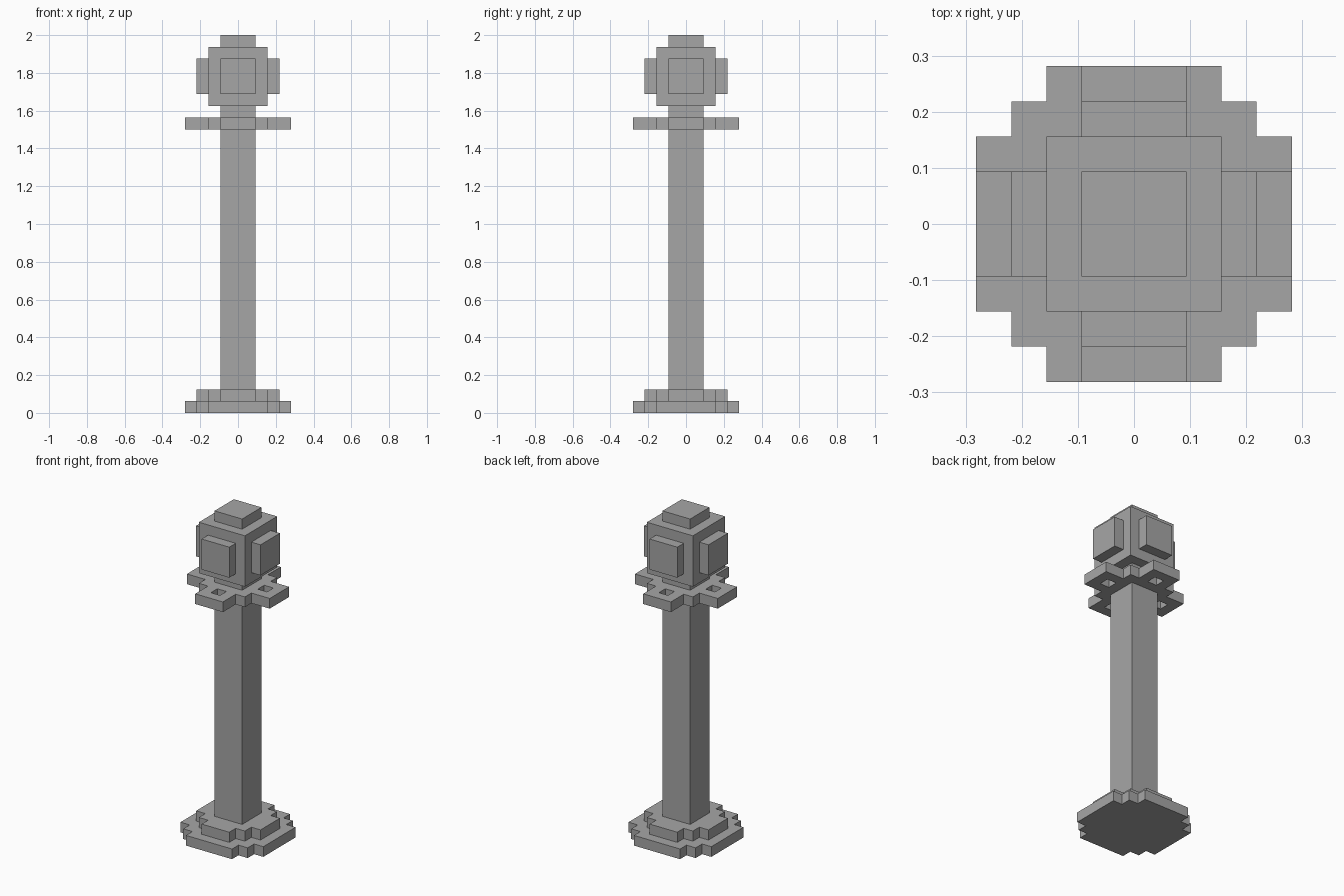
import bpy
import bmesh
from math import pi
from mathutils import Matrix, Vector

U = 1 / 16  # one block

cube = bpy.data.objects.get("Cube")
if cube:
    bpy.data.objects.remove(cube, do_unlink=True)

stone = bpy.data.materials.new("grey_stone")
stone.use_nodes = True
GREY = (0.38, 0.38, 0.38, 1)
stone.diffuse_color = GREY
stone.node_tree.nodes["Principled BSDF"].inputs["Base Color"].default_value = GREY


def finish(name, bm):
    bmesh.ops.recalc_face_normals(bm, faces=bm.faces)
    mesh = bpy.data.meshes.new(name)
    bm.to_mesh(mesh)
    bm.free()
    mesh.materials.append(stone)
    obj = bpy.data.objects.new(name, mesh)
    bpy.context.collection.objects.link(obj)
    return obj


def slab(name, corner, low, high):
    """Turn one corner outline (in blocks) around z four times and extrude it."""
    bm = bmesh.new()
    verts = []
    for turn in range(4):
        spin = Matrix.Rotation(turn * pi / 2, 3, "Z")
        verts += [bm.verts.new(spin @ Vector((x, y, low)) * U) for x, y in corner]
    face = bm.faces.new(verts)
    top = bmesh.ops.extrude_face_region(bm, geom=[face], use_keep_orig=True)["geom"]
    top_verts = [v for v in top if isinstance(v, bmesh.types.BMVert)]
    bmesh.ops.translate(bm, verts=top_verts, vec=(0, 0, (high - low) * U))
    return finish(name, bm)


def four_boxes(name, size, centre):
    """One box (in blocks) repeated on the four sides."""
    bm = bmesh.new()
    for turn in range(4):
        place = (Matrix.Rotation(turn * pi / 2, 4, "Z")
                 @ Matrix.Translation(Vector(centre) * U)
                 @ Matrix.Diagonal((*(Vector(size) * U), 1)))
        bmesh.ops.create_cube(bm, size=1, matrix=place)
    return finish(name, bm)


# Stepped base
slab("base_lower_step", [(4.5, 2.5), (3.5, 2.5), (3.5, 3.5), (2.5, 3.5), (2.5, 4.5)], 0, 1)
slab("base_upper_step", [(3.5, 1.5), (2.5, 1.5), (2.5, 2.5), (1.5, 2.5), (1.5, 3.5)], 1, 2)

# Shaft and neck
slab("shaft", [(1.5, 1.5)], 2, 24)
slab("neck", [(1.5, 1.5)], 25, 26)

# Cross-shaped collar with a square hole in each arm
collar = slab("collar", [(4.5, 1.5), (2.5, 1.5), (2.5, 2.5), (1.5, 2.5), (1.5, 4.5)], 24, 25)
cutter = four_boxes("collar_hole_cutter", (1, 1, 3), (3, 0, 24.5))
cutter.hide_render = True
cut = collar.modifiers.new("holes", "BOOLEAN")
cut.operation = "DIFFERENCE"
cut.solver = "EXACT"
cut.object = cutter
bpy.context.view_layer.objects.active = collar
bpy.ops.object.modifier_apply(modifier=cut.name)
bpy.data.objects.remove(cutter, do_unlink=True)

# Lamp head with side panels and cap
slab("lamp_head", [(2.5, 2.5)], 26, 31)
four_boxes("lamp_side_panels", (1, 3, 3), (3, 0, 28.5))
slab("lamp_cap", [(1.5, 1.5)], 31, 32)
